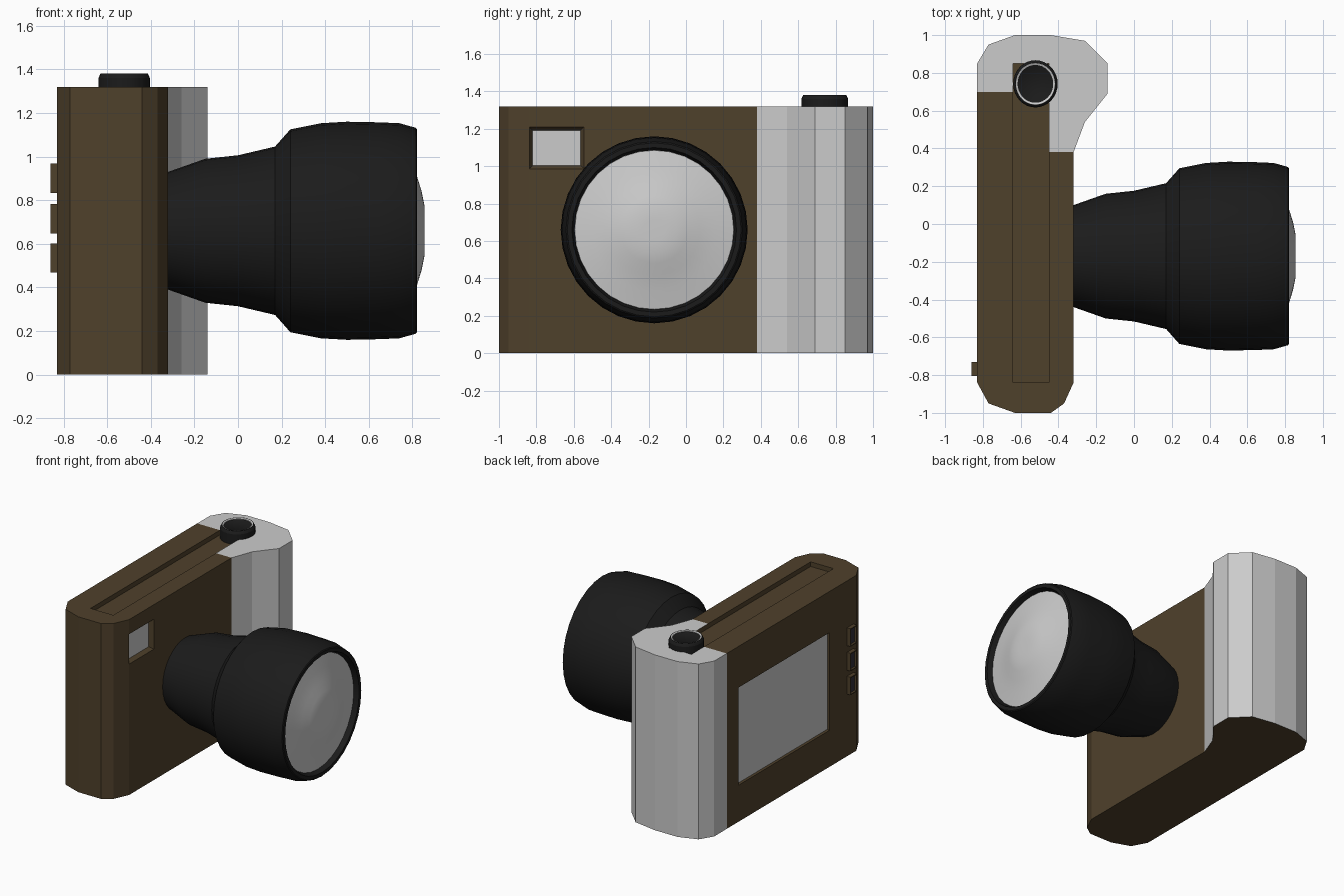
import bpy, bmesh, math
from mathutils import Vector, Matrix

if "Cube" in bpy.data.objects:
    bpy.data.objects.remove(bpy.data.objects["Cube"])


def colour(name, rgb):
    m = bpy.data.materials.new(name)
    m.diffuse_color = (*rgb, 1)
    m.use_nodes = True
    m.node_tree.nodes["Principled BSDF"].inputs["Base Color"].default_value = m.diffuse_color
    return m


BROWN = colour("brown_leather", (0.078, 0.052, 0.024))
BLACK = colour("black_plastic", (0.011, 0.011, 0.011))
DARK = colour("dark_key", (0.03, 0.028, 0.04))


def finish(name, bm, mat=None):
    me = bpy.data.meshes.new(name)
    bm.to_mesh(me)
    bm.free()
    ob = bpy.data.objects.new(name, me)
    bpy.context.collection.objects.link(ob)
    if mat:
        me.materials.append(mat)
    return ob


def shell(name, polys, mat=None):
    """Mesh from polygons given as coordinates, welded together."""
    bm = bmesh.new()
    for p in polys:
        bm.faces.new([bm.verts.new(c) for c in p])
    bmesh.ops.remove_doubles(bm, verts=bm.verts, dist=1e-4)
    return finish(name, bm, mat)


def lathe(name, profile, mat=None, matrix=Matrix(), steps=32, closed=False):
    """Revolve (radius, height) points about local z."""
    bm = bmesh.new()
    vs = [bm.verts.new((r, 0, h)) for r, h in profile]
    pairs = list(zip(vs, vs[1:])) + ([(vs[-1], vs[0])] if closed else [])
    es = [bm.edges.new(p) for p in pairs]
    bmesh.ops.spin(bm, geom=vs + es, cent=(0, 0, 0), axis=(0, 0, 1),
                   angle=math.tau, steps=steps)
    bmesh.ops.remove_doubles(bm, verts=bm.verts, dist=1e-4)
    bmesh.ops.recalc_face_normals(bm, faces=bm.faces)
    for f in bm.faces:
        f.smooth = True
    ob = finish(name, bm, mat)
    ob.data.set_sharp_from_angle(angle=math.radians(30))
    ob.matrix_world = matrix
    return ob


# Plan of the case (0-15 outline, 16-21 top groove)
H, FLOOR = 1.32, 1.285
plan = [(-.83, -.84), (-.77, -.95), (-.63, -1), (-.44, -1), (-.37, -.95), (-.32, -.84),
        (-.32, .38), (-.26, .54), (-.14, .69), (-.14, .85), (-.26, .97), (-.44, 1),
        (-.63, 1), (-.77, .95), (-.83, .85), (-.83, .70),
        (-.64, -.84), (-.45, -.84), (-.45, .38), (-.45, .85), (-.64, .85), (-.64, .70)]


def at(i, z):
    return Vector((*plan[i], z))


def wall(i, j, z0=0, z1=H):
    return [at(i, z0), at(j, z0), at(j, z1), at(i, z1)]


def top(ids):
    return [at(i, H) for i in ids]


def recess(outer, y0, y1, z0, z1, depth, margin):
    """Cut a sloped rectangular pocket in a flat x-facing wall; returns faces, panel."""
    x = outer[0].x
    s = math.copysign(margin, y1 - y0)
    rim = [Vector((x, y, z)) for y, z in ((y0, z0), (y1, z0), (y1, z1), (y0, z1))]
    panel = [Vector((x + depth, y, z)) for y, z in
             ((y0 + s, z0 + margin), (y1 - s, z0 + margin),
              (y1 - s, z1 - margin), (y0 + s, z1 - margin))]
    faces = []
    for a, b in ((outer, rim), (rim, panel)):
        for i in range(4):
            j = (i + 1) % 4
            faces.append([a[i], a[j], b[j], b[i]])
    return faces, panel


# Brown case with groove, viewfinder pocket and screen pocket
front, window = recess(wall(5, 6), -.85 + .012, -.545, .985, 1.21, -.03, .018)
back, screen = recess(wall(15, 0), .56, -.52, .275, 1.01, .012, .008)
body = [wall(i, i + 1) for i in range(5)] + front + back
body += [top(t) for t in ((15, 0, 16, 21), (0, 1, 2, 3, 4, 5, 17, 16), (5, 6, 18, 17))]
groove = list(range(16, 22))
body += [wall(a, b, FLOOR, H)[::-1] for a, b in zip(groove, groove[1:] + groove[:1])]
body.append([at(i, FLOOR) for i in groove])
body.append([at(i, 0) for i in reversed(range(16))])
shell("camera_body", body, BROWN)
shell("viewfinder_window", [window])
shell("rear_screen", [screen])

# Grey hand grip
grip = [wall(i, i + 1) for i in range(6, 15)]
grip += [top(t) for t in ((6, 7, 8, 9, 19, 18), (9, 10, 11, 12, 13, 14, 20, 19), (14, 15, 21, 20))]
shell("hand_grip", grip)

# Lens barrel and glass, revolved about x
lens_axis = Matrix.Translation((0, -.17, .66)) @ Matrix.Rotation(math.pi / 2, 4, 'Y')
lathe("lens_barrel", [(0, -.34), (.265, -.34), (.27, -.32), (.33, -.15), (.346, 0),
                      (.386, .17), (.465, .24), (.493, .38), (.5, .5), (.497, .65), (.493, .74),
                      (.472, .815), (.465, .82), (.44, .82), (.425, .775), (0, .75)],
      BLACK, lens_axis)
lathe("lens_glass", [(0, .76), (.428, .76), (.425, .785), (.33, .803), (.245, .822),
                     (.18, .842), (.12, .854), (.06, .856), (0, .856)], None, lens_axis)

# Shutter button with thin grey ring
stretch = Matrix.Translation((-.522, .742, 0)) @ Matrix.Diagonal((.118, .125, 1, 1))
lathe("shutter_button", [(0, FLOOR), (1, FLOOR), (1, 1.36), (.92, 1.38), (.88, 1.38),
                         (.80, 1.372), (0, 1.372)], BLACK, stretch)
lathe("shutter_ring", [(.80, 1.368), (.88, 1.368), (.88, 1.3815), (.80, 1.3765)],
      None, stretch, closed=True)

# Rear keys: raised frames with a sunken dark face
for n, z in enumerate((.535, .715, .90)):
    bm = bmesh.new()
    bmesh.ops.create_cube(bm, size=1, matrix=Matrix.Translation((-.84, -.767, z))
                          @ Matrix.Diagonal((.04, .075, .135, 1)))
    face = min(bm.faces, key=lambda f: f.calc_center_median().x)
    bmesh.ops.inset_region(bm, faces=[face], thickness=.01)
    bmesh.ops.inset_region(bm, faces=[face], thickness=.004, depth=-.012)
    face.material_index = 1
    key = finish(f"rear_key_{n + 1}", bm, BROWN)
    key.data.materials.append(DARK)
